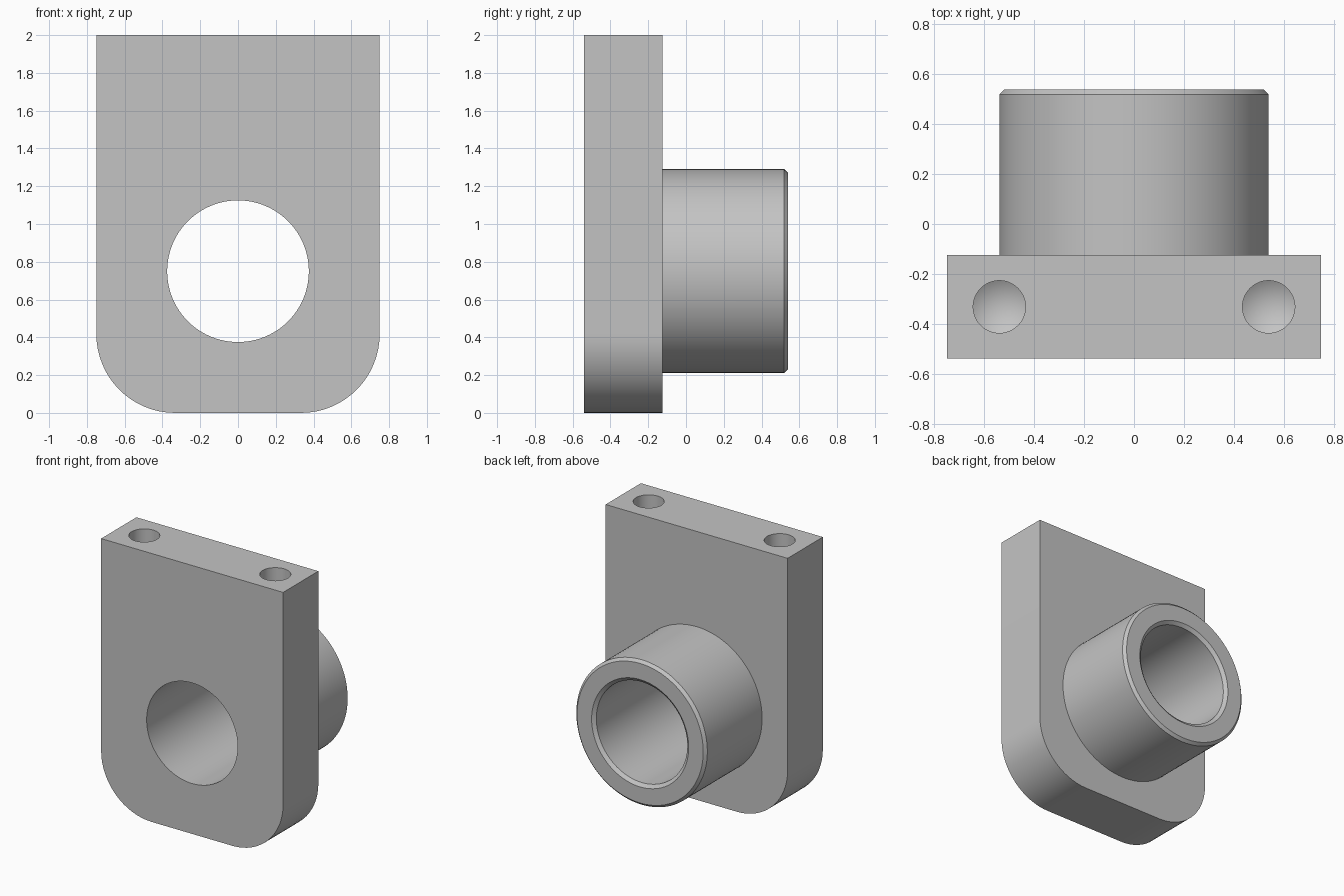
import bpy, bmesh
from math import pi, sin, cos
from mathutils import Matrix

cube = bpy.data.objects.get("Cube")
if cube:
    bpy.data.objects.remove(cube)

steel = bpy.data.materials.new("grey steel")
steel.use_nodes = True
GREY = (0.55, 0.55, 0.55, 1)
steel.diffuse_color = GREY
for node in steel.node_tree.nodes:
    if node.type == 'BSDF_PRINCIPLED':
        node.inputs["Base Color"].default_value = GREY

FRONT, PLATE_BACK, BACK = -0.54, -0.125, 0.54
HALF_W, HEIGHT, FILLET = 0.75, 2.0, 0.417
AXIS_Z, BOSS_R, BORE_R, CHAMFER = 0.75, 0.54, 0.375, 0.02


def finish(bm, name):
    bmesh.ops.recalc_face_normals(bm, faces=bm.faces)
    mesh = bpy.data.meshes.new(name)
    bm.to_mesh(mesh)
    bm.free()
    mesh.materials.append(steel)
    obj = bpy.data.objects.new(name, mesh)
    bpy.context.collection.objects.link(obj)
    return obj


def lathe(name, profile, matrix, steps):
    """Revolve (radius, height) points that start and end on the axis."""
    bm = bmesh.new()
    verts = [bm.verts.new((r, 0, h)) for r, h in profile]
    edges = [bm.edges.new(pair) for pair in zip(verts, verts[1:])]
    bmesh.ops.spin(bm, geom=verts + edges, cent=(0, 0, 0), axis=(0, 0, 1),
                   angle=2 * pi, steps=steps, use_merge=False)
    bmesh.ops.remove_doubles(bm, verts=bm.verts, dist=1e-5)
    bmesh.ops.transform(bm, matrix=matrix, verts=bm.verts)
    return finish(bm, name)


# Plate outline with two rounded lower corners
outline = [(HALF_W, HEIGHT), (-HALF_W, HEIGHT)]
for cx, start in ((FILLET - HALF_W, pi), (HALF_W - FILLET, 1.5 * pi)):
    for i in range(17):
        a = start + i * pi / 32
        outline.append((cx + FILLET * cos(a), FILLET + FILLET * sin(a)))
bm = bmesh.new()
face = bm.faces.new([bm.verts.new((x, FRONT, z)) for x, z in outline])
extruded = bmesh.ops.extrude_face_region(bm, geom=[face])["geom"]
bmesh.ops.translate(bm, vec=(0, PLATE_BACK - FRONT, 0),
                    verts=[v for v in extruded if isinstance(v, bmesh.types.BMVert)])
bracket = finish(bm, "flanged_bracket")

# Boss and bore run along the y axis
along_y = Matrix.Translation((0, 0, AXIS_Z)) @ Matrix.Rotation(-pi / 2, 4, 'X')
boss = lathe("boss", [(0, PLATE_BACK - 0.2), (BOSS_R, PLATE_BACK - 0.2),
                      (BOSS_R, BACK - CHAMFER), (BOSS_R - CHAMFER, BACK),
                      (0, BACK)], along_y, 96)
rim = BORE_R + 0.025
bore = lathe("bore_cutter", [(0, FRONT - 0.1), (BORE_R, FRONT - 0.1),
                             (BORE_R, BACK - CHAMFER), (rim, BACK),
                             (rim, BACK + 0.1), (0, BACK + 0.1)], along_y, 96)

# Blind drilled holes with conical ends in the top edge
drills = [lathe("drill_cutter", [(0, -0.613), (0.105, -0.55), (0.105, 0.1), (0, 0.1)],
                Matrix.Translation((x, -0.332, HEIGHT)), 48)
          for x in (-0.54, 0.54)]

# Join the boss, then cut the holes
bpy.ops.object.select_all(action='DESELECT')
bpy.context.view_layer.objects.active = bracket
bracket.select_set(True)
for tool in [boss, bore] + drills:
    mod = bracket.modifiers.new(tool.name, 'BOOLEAN')
    mod.operation = 'UNION' if tool is boss else 'DIFFERENCE'
    mod.solver = 'EXACT'
    mod.object = tool
    bpy.ops.object.modifier_apply(modifier=mod.name)
    bpy.data.objects.remove(tool)
bpy.ops.object.shade_smooth_by_angle(angle=pi / 6)
